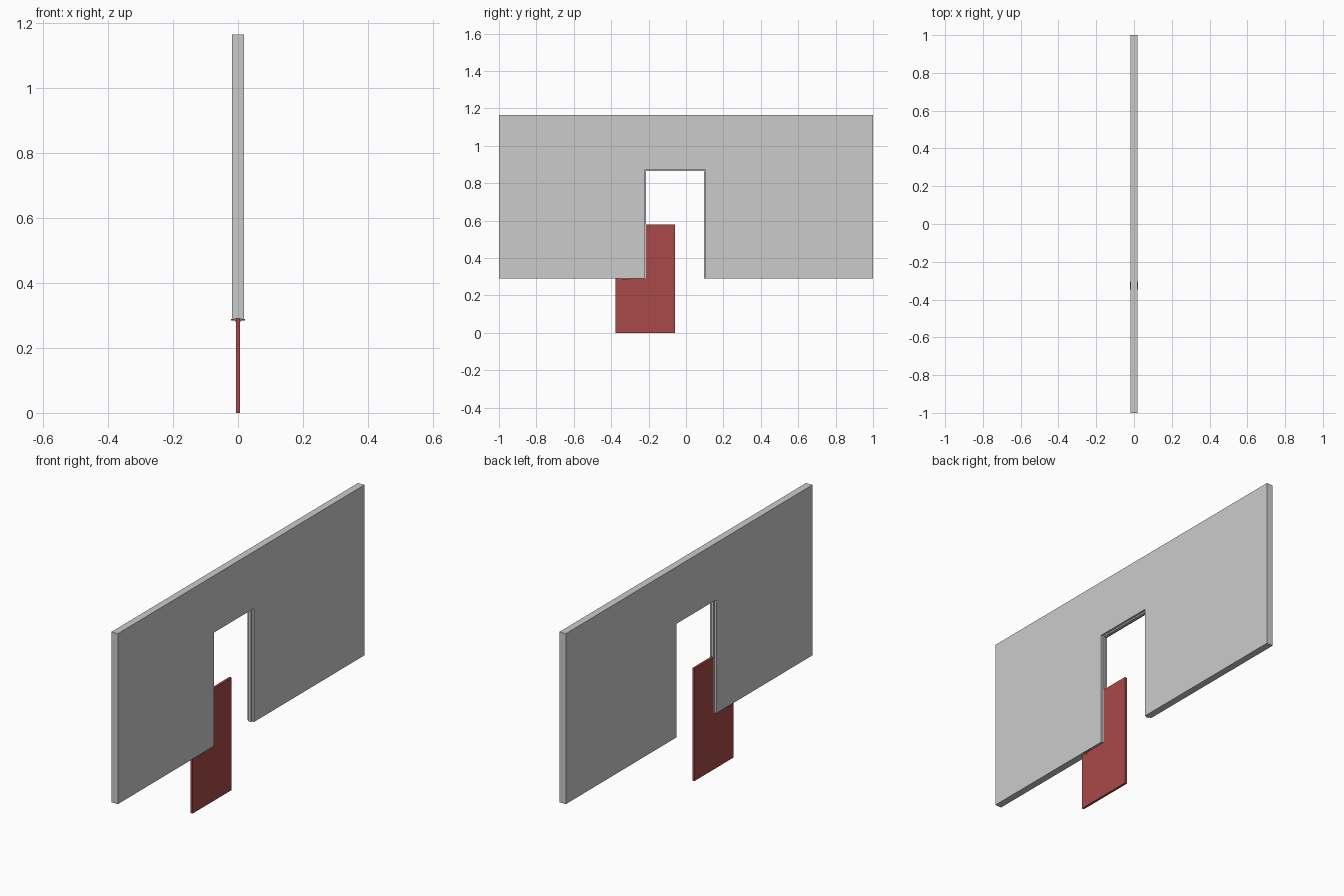
import bpy, bmesh, math
from mathutils import Vector

if "Cube" in bpy.data.objects:
    bpy.data.objects.remove(bpy.data.objects["Cube"])


def material(name, rgb):
    m = bpy.data.materials.new(name)
    m.diffuse_color = (*rgb, 1)
    m.use_nodes = True
    m.node_tree.nodes["Principled BSDF"].inputs["Base Color"].default_value = m.diffuse_color
    return m


def finish(name, bm, mat=None):
    bmesh.ops.recalc_face_normals(bm, faces=bm.faces)
    mesh = bpy.data.meshes.new(name)
    bm.to_mesh(mesh)
    bm.free()
    if mat:
        mesh.materials.append(mat)
    ob = bpy.data.objects.new(name, mesh)
    bpy.context.collection.objects.link(ob)
    return ob


def slab(name, outline, half, mat=None):
    """Extrude a (y, z) outline along x from -half to half."""
    bm = bmesh.new()
    face = bm.faces.new([bm.verts.new((-half, y, z)) for y, z in outline])
    new = bmesh.ops.extrude_face_region(bm, geom=[face])["geom"]
    verts = [v for v in new if isinstance(v, bmesh.types.BMVert)]
    bmesh.ops.translate(bm, verts=verts, vec=(2 * half, 0, 0))
    return finish(name, bm, mat)


def rod(name, start, end, radius, mat, sides=16):
    a, b = Vector(start), Vector(end)
    bm = bmesh.new()
    bmesh.ops.create_cone(bm, cap_ends=True, segments=sides,
                          radius1=radius, radius2=radius, depth=(b - a).length)
    bm.transform((b - a).to_track_quat('Z', 'Y').to_matrix().to_4x4())
    bmesh.ops.translate(bm, verts=bm.verts, vec=(a + b) / 2)
    ob = finish(name, bm, mat)
    for p in ob.data.polygons:
        p.use_smooth = len(p.vertices) == 4
    ob.data.set_sharp_from_angle(angle=math.radians(40))
    return ob


red = material("dark_red_paint", (0.4, 0.068, 0.068))
brass = material("brass", (0.4, 0.36, 0.08))

# Wall with a doorway open at the bottom
Y0, Y1, BASE, HEAD, TOP = -0.22, 0.103, 0.29, 0.873, 1.165
slab("wall", [(-1, BASE), (Y0, BASE), (Y0, HEAD), (Y1, HEAD), (Y1, BASE),
              (1, BASE), (1, TOP), (-1, TOP)], 0.018)

# Door stop lining the middle of the doorway
S = 0.007
slab("door_stop", [(Y0, BASE), (Y0 + S, BASE), (Y0 + S, HEAD - S),
                   (Y1 - S, HEAD - S), (Y1 - S, BASE), (Y1, BASE),
                   (Y1, HEAD), (Y0, HEAD)], 0.007)

# Door leaf
slab("door", [(-0.376, 0), (-0.06, 0), (-0.06, 0.578), (-0.376, 0.578)], 0.006, red)

# Lever handle on each side of the door
HY, HZ = -0.345, 0.287
for side, label in ((1, "right"), (-1, "left")):
    rod(f"handle_rose_{label}", (side * 0.005, HY, HZ), (side * 0.009, HY, HZ), 0.006, brass)
    rod(f"handle_neck_{label}", (side * 0.008, HY, HZ), (side * 0.021, HY, HZ), 0.0025, brass)
    rod(f"handle_lever_{label}", (side * 0.0195, HY - 0.002, HZ), (side * 0.0195, -0.305, HZ), 0.0025, brass)
